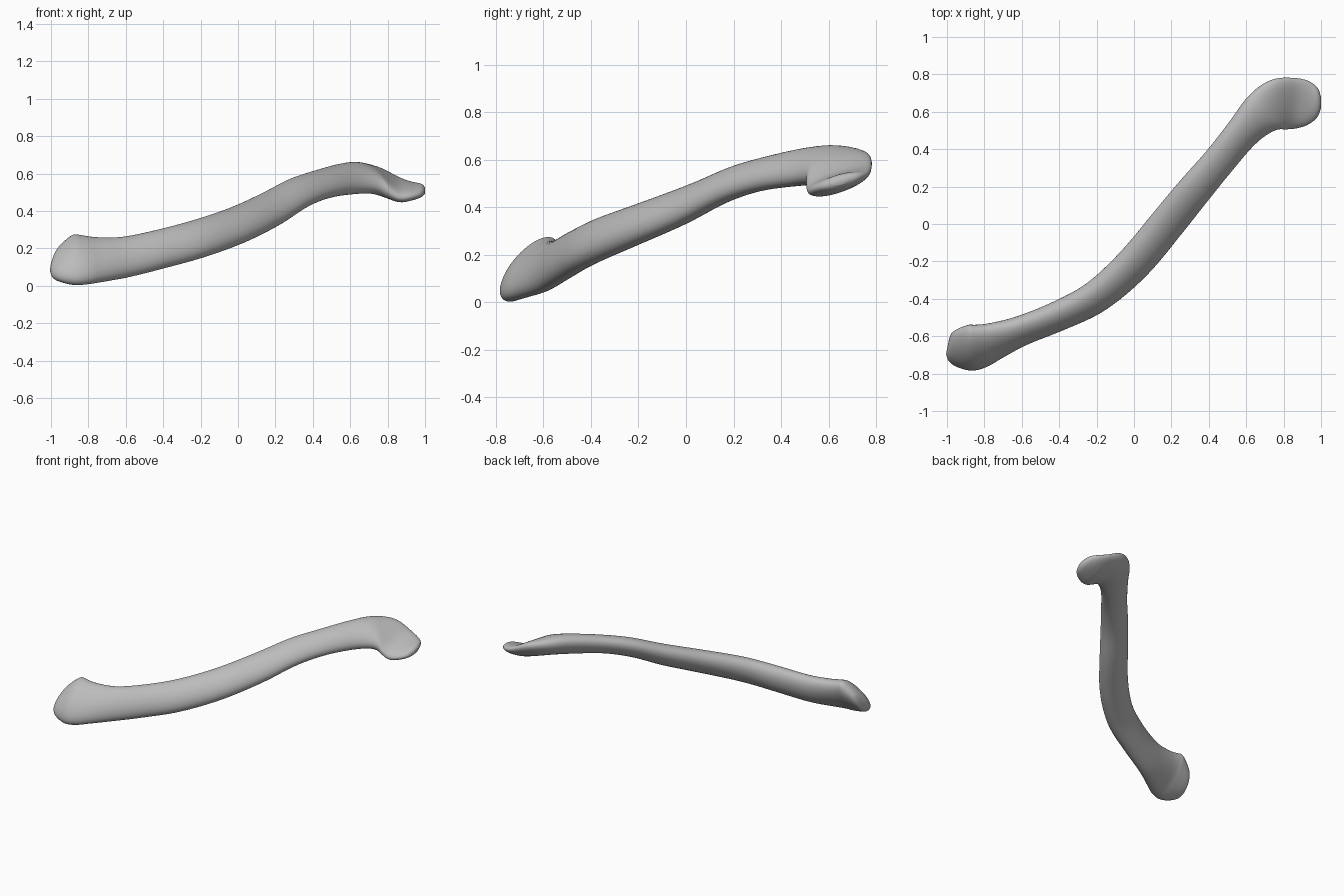
import bpy
import bmesh
import math
from mathutils import Vector

SEGMENTS = 40        # points around each cross-section
STEPS = 6            # rings between two stations

# Remove the default cube
default_cube = bpy.data.objects.get("Cube")
if default_cube:
    bpy.data.objects.remove(default_cube, do_unlink=True)


def make_material(name, color):
    material = bpy.data.materials.new(name)
    material.use_nodes = True
    material.diffuse_color = color
    material.node_tree.nodes["Principled BSDF"].inputs["Base Color"].default_value = color
    return material


# Stations along the shaft: x, y, z, half width, half height, lean, dent on top
STATIONS = [
    (-.998, -.66, .1, .035, .03, .6, 0),
    (-.985, -.662, .106, .072, .066, .65, 0),
    (-.95, -.663, .12, .1, .1, .7, 0),
    (-.88, -.662, .138, .123, .135, .72, 0),
    (-.82, -.652, .14, .118, .132, .7, 0),
    (-.74, -.624, .141, .1, .12, .6, 0),
    (-.6, -.57, .154, .081, .109, .42, 0),
    (-.4, -.49, .2, .081, .105, .35, 0),
    (-.2, -.387, .255, .088, .102, .38, 0),
    (0, -.21, .326, .095, .095, .4, 0),
    (.18, .005, .413, .095, .088, .42, 0),
    (.32, .177, .495, .092, .079, .42, 0),
    (.45, .33, .543, .087, .075, .42, 0),
    (.58, .488, .571, .092, .082, .45, 0),
    (.68, .59, .579, .116, .087, .5, .005),
    (.77, .638, .56, .138, .09, .62, .02),
    (.86, .646, .52, .136, .074, .7, .02),
    (.93, .65, .51, .118, .053, .65, .01),
    (.98, .65, .51, .08, .036, .6, 0),
    (1, .65, .51, .03, .016, .5, 0),
]


def spline(a, b, c, d, t):
    """Smooth curve value between b and c."""
    return b + t / 2 * (c - a + t * (2 * a - 5 * b + 4 * c - d + t * (3 * (b - c) + d - a)))


def sample_stations(stations):
    """Fill in smooth stations between the given ones."""
    padded = [stations[0]] + stations + [stations[-1]]
    samples = []
    for i in range(len(stations) - 1):
        for step in range(STEPS):
            t = step / STEPS
            samples.append([spline(*values, t) for values in zip(*padded[i:i + 4])])
    samples.append(list(stations[-1]))
    return samples


def add_ring(bm, station, side):
    """One leaning oval in the vertical plane across the shaft."""
    x, y, z, width, height, lean, dent = station
    ring = []
    for k in range(SEGMENTS):
        angle = math.tau * k / SEGMENTS
        across = math.cos(angle)
        up = math.sin(angle + lean) * height
        up -= dent * max(0, math.sin(angle)) ** 2
        ring.append(bm.verts.new(Vector((x, y, z + up)) + side * across * width))
    return ring


def build_bone(name, stations, material):
    bm = bmesh.new()
    samples = sample_stations(stations)
    last = len(samples) - 1
    rings = []
    for i, station in enumerate(samples):
        # Side direction from the path's heading over neighbouring rings
        before, after = samples[max(i - 4, 0)], samples[min(i + 4, last)]
        heading = Vector((after[0] - before[0], after[1] - before[1], 0)).normalized()
        rings.append(add_ring(bm, station, Vector((-heading.y, heading.x, 0))))

    # Skin between rings
    for low, high in zip(rings, rings[1:]):
        for k in range(SEGMENTS):
            n = (k + 1) % SEGMENTS
            bm.faces.new((low[k], low[n], high[n], high[k]))

    # Closed ends
    bm.faces.new(rings[0])
    bm.faces.new(rings[-1])
    bmesh.ops.recalc_face_normals(bm, faces=bm.faces)

    # Soften the surface
    for _ in range(3):
        bmesh.ops.smooth_vert(bm, verts=bm.verts, factor=.3,
                              use_axis_x=True, use_axis_y=True, use_axis_z=True)

    mesh = bpy.data.meshes.new(name)
    bm.to_mesh(mesh)
    bm.free()
    mesh.materials.append(material)
    bone = bpy.data.objects.new(name, mesh)
    bpy.context.collection.objects.link(bone)
    bpy.ops.object.select_all(action="DESELECT")
    bone.select_set(True)
    bpy.context.view_layer.objects.active = bone
    bpy.ops.object.shade_smooth_by_angle(angle=math.radians(60))
    return bone


bone_grey = make_material("bone_grey", (.5, .5, .5, 1))
build_bone("collar_bone", STATIONS, bone_grey)
